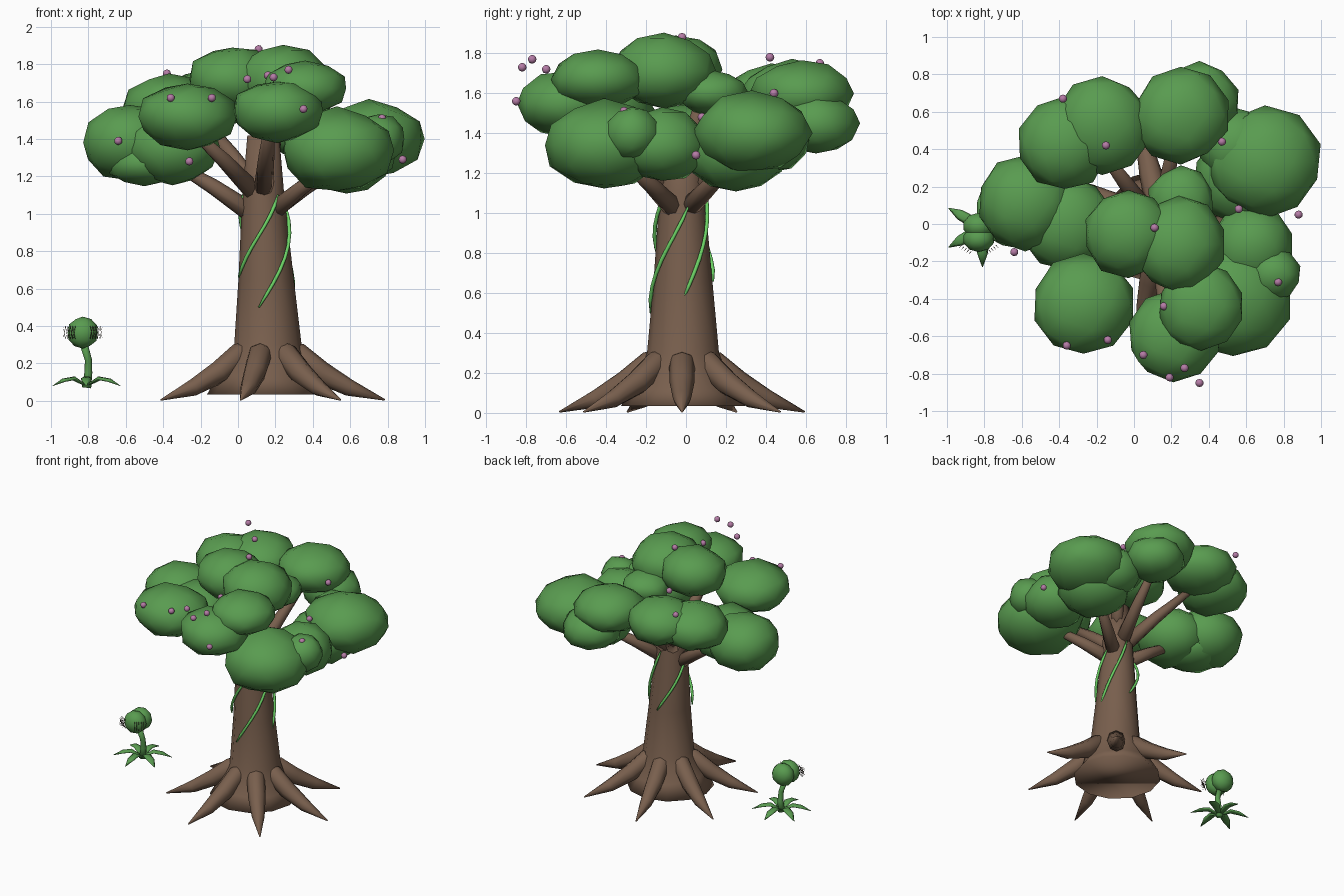
import bpy, bmesh, math, random
from mathutils import Vector

random.seed(4)
if "Cube" in bpy.data.objects:
    bpy.data.objects.remove(bpy.data.objects["Cube"])


def material(name, red, green, blue):
    mat = bpy.data.materials.new(name)
    mat.use_nodes = True
    mat.diffuse_color = (red, green, blue, 1)
    mat.node_tree.nodes["Principled BSDF"].inputs["Base Color"].default_value = (red, green, blue, 1)
    return mat


bark = material("brown bark", .19, .115, .075)
leaf_green = material("leaf green", .1, .33, .08)
vine_green = material("bright vine green", .15, .65, .13)
pink = material("dusty pink", .46, .2, .38)
lash_brown = material("lash brown", .16, .13, .1)


def finish(name, bm, mat):
    bmesh.ops.recalc_face_normals(bm, faces=bm.faces)
    mesh = bpy.data.meshes.new(name)
    bm.to_mesh(mesh)
    bm.free()
    mesh.materials.append(mat)
    for face in mesh.polygons:
        face.use_smooth = True
    obj = bpy.data.objects.new(name, mesh)
    bpy.context.collection.objects.link(obj)


def tube(name, points, radii, mat, sides=8, flat=1.0):
    """Tapered tube along a path; flat squashes its height."""
    bm = bmesh.new()
    path = [Vector(p) for p in points]
    rings = []
    for i, (centre, radius) in enumerate(zip(path, radii)):
        along = (path[min(i + 1, len(path) - 1)] - path[max(i - 1, 0)]).normalized()
        guide = Vector((0, 0, 1)) if abs(along.z) < .95 else Vector((0, 1, 0))
        side = along.cross(guide).normalized()
        up = side.cross(along)
        ring = []
        for k in range(sides):
            a = math.tau * k / sides
            ring.append(bm.verts.new(centre + radius * (side * math.cos(a) + up * math.sin(a) * flat)))
        rings.append(ring)
    for low, high in zip(rings, rings[1:]):
        for k in range(sides):
            n = (k + 1) % sides
            bm.faces.new((low[k], low[n], high[n], high[k]))
    bm.faces.new(rings[0])
    bm.faces.new(rings[-1])
    finish(name, bm, mat)


def ball(name, centre, size, mat, jitter=0.0):
    bm = bmesh.new()
    bmesh.ops.create_icosphere(bm, subdivisions=2, radius=1)
    for v in bm.verts:
        v.co *= 1 + random.uniform(-jitter, jitter)
        v.co = Vector(c + s * q for c, s, q in zip(centre, size, v.co))
    finish(name, bm, mat)


def polar(centre, angle, radius, z):
    return (centre[0] + radius * math.cos(angle), centre[1] + radius * math.sin(angle), z)


# Trunk with a flared foot
trunk_axis = (.14, -.015)
tube("trunk", [(.145, -.015, .035), (.145, -.015, .13), (.16, -.015, .3), (.15, -.015, .65),
               (.135, -.02, 1.1), (.135, -.02, 1.42)],
     [.31, .25, .18, .148, .112, .085], bark, sides=12)

# Seven spreading roots
for i in range(7):
    angle = math.tau * i / 7
    path = [polar((.155, -.02), angle, r, z) for r, z in
            ((.1, .29), (.16, .25), (.29, .15), (.44, .07), (.63, .005))]
    tube(f"root_{i + 1}", path, [.03, .065, .062, .045, .004], bark)

# Branches: start angle in degrees, start height, end point
branches = [(180, 1.03, (-.36, .05, 1.28)), (215, 1.14, (-.25, -.35, 1.45)),
            (-25, 1.04, (.5, -.3, 1.25)), (25, 1.05, (.55, .25, 1.25)),
            (80, 1.15, (.22, .48, 1.5)), (130, 1.15, (-.18, .4, 1.5)),
            (-90, 1.15, (.17, -.55, 1.5)), (45, 1.3, (.22, .08, 1.58))]
for i, (degrees, height, end) in enumerate(branches):
    start = Vector(polar((.135, -.02), math.radians(degrees), .04, height - .04))
    middle = start.lerp(Vector(end), .5) + Vector((0, 0, .01))
    tube(f"branch_{i + 1}", [start, middle, end], [.055, .042, .025], bark)

# Vines winding up the trunk: lower angle, upper angle, lower height, upper height
for i, (a0, a1, z0, z1) in enumerate([(-155, -50, .66, 1.1), (-100, 12, .5, 1.03),
                                      (0, 85, .57, 1.1), (85, 190, .66, 1.1)]):
    path = []
    for k in range(9):
        t = k / 8
        z = z0 + (z1 - z0) * t
        radius = .204 - .08 * z + .012 * math.sin(t * math.pi)
        path.append(polar(trunk_axis, math.radians(a0 + (a1 - a0) * t), radius, z))
    tube(f"vine_{i + 1}", path, [.005] + [.01] * 7 + [.005], vine_green, sides=6)

# Canopy clumps: centre, width radius, height radius
clumps = [
    ((-.58, .12, 1.38), .25, .2), ((-.35, .0, 1.35), .25, .19), ((-.5, .05, 1.27), .2, .12),
    ((-.27, -.43, 1.52), .26, .17), ((.21, -.6, 1.55), .24, .16),
    ((.36, -.44, 1.67), .23, .14), ((-.03, -.05, 1.72), .23, .17),
    ((.24, -.11, 1.71), .25, .18), ((-.37, .43, 1.57), .24, .17),
    ((-.17, .53, 1.6), .25, .16), ((.25, .58, 1.6), .25, .16),
    ((.35, .65, 1.45), .21, .15), ((.7, .33, 1.4), .29, .2), ((.55, .42, 1.38), .2, .17),
    ((.58, .25, 1.3), .25, .19), ((.53, -.41, 1.34), .3, .22),
    ((.63, -.12, 1.34), .22, .18), ((.75, -.27, 1.4), .14, .13),
    ((.25, .13, 1.6), .17, .11)]
for i, (centre, wide, tall) in enumerate(clumps):
    ball(f"leaf_clump_{i + 1}", centre, (wide * 1.03, wide * 1.03, tall * 1.03), leaf_green, jitter=.05)

# Blossoms dotted over the canopy
blossoms = [(-.38, .67, 1.75), (-.15, .42, 1.78), (.4, .61, 1.68), (.47, .44, 1.6),
            (.56, .08, 1.48), (.88, .05, 1.29), (.11, -.02, 1.88), (.77, -.31, 1.51),
            (.16, -.44, 1.74), (-.36, -.65, 1.62), (-.14, -.62, 1.62), (.05, -.7, 1.72),
            (.27, -.77, 1.77), (.19, -.82, 1.73), (.35, -.85, 1.56), (-.64, -.15, 1.39),
            (-.26, -.27, 1.28)]
for i, spot in enumerate(blossoms):
    ball(f"blossom_{i + 1}", spot, (.022, .022, .022), pink)

# Snapping plant: stem, two head lobes, leaves and lashes
plant = (-.81, -.02)
tube("plant_stem", [(-.81, -.02, .07), (-.8, -.02, .15), (-.8, -.03, .22), (-.83, -.04, .32)],
     [.025, .021, .019, .022], leaf_green)
for side, y in (("front", -.08), ("back", -.01)):
    ball(f"plant_{side}_lobe", (-.83, y, .365), (.085, .07, .085), leaf_green)
for i in range(6):
    angle = math.tau * (i + .5) / 6
    path = [polar(plant, angle, r, z) for r, z in
            ((.01, .085), (.08, .12), (.14, .11), (.21, .08))]
    tube(f"plant_leaf_{i + 1}", path, [.014, .03, .028, .002], leaf_green, sides=6, flat=.35)
for side in (-1, 1):
    for i in range(5):
        x = -.83 + side * (.04 + .013 * i)
        y = -.145 + .008 * i
        for lean in (-1, 1):
            tube("plant_lash", [(x, y, .365 - lean * .035), (x + side * .012, y - .015, .365 + lean * .03)],
                 [.002, .001], lash_brown, sides=3)
